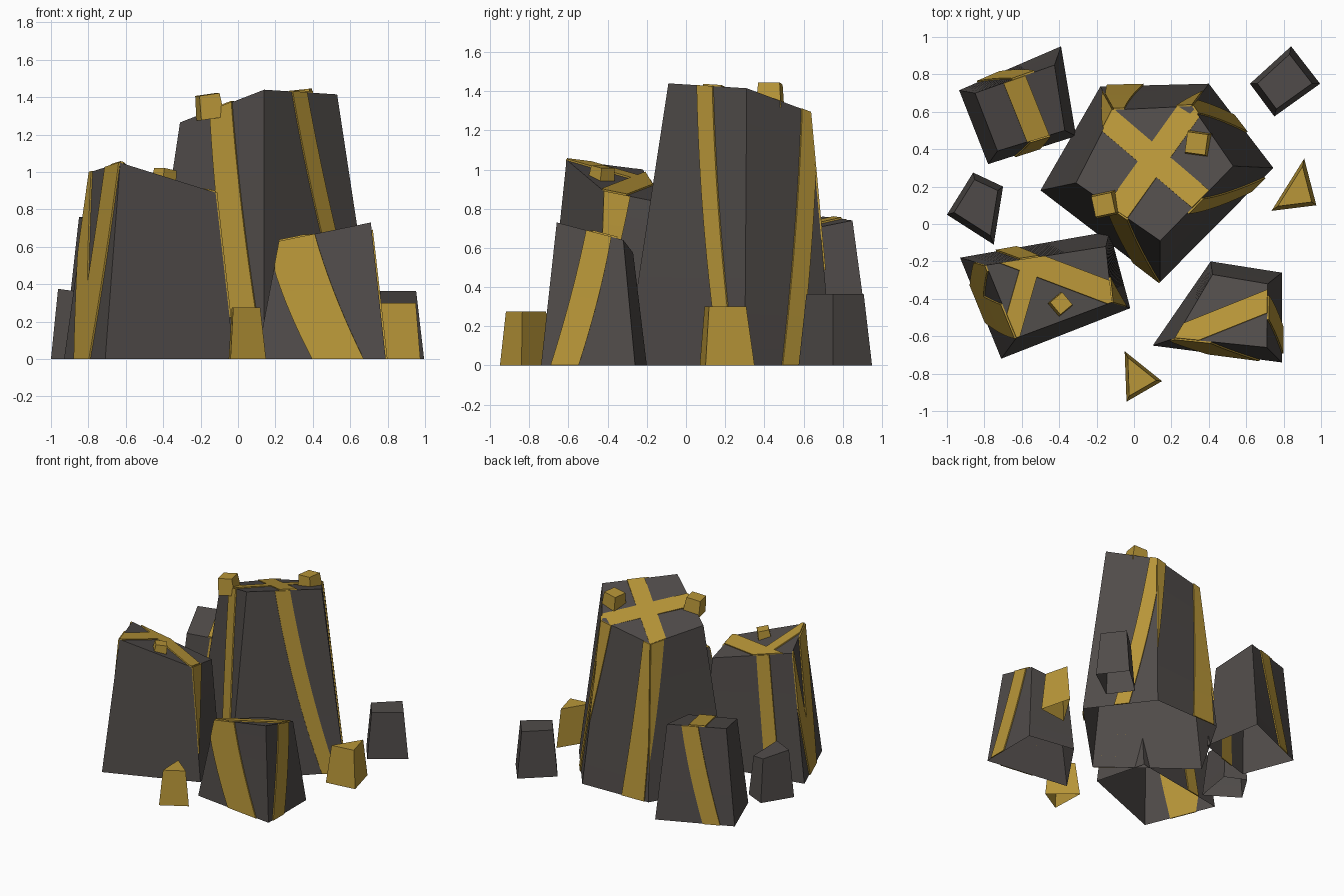
import bpy
import bmesh
from math import radians
from mathutils import Vector, Matrix

cube = bpy.data.objects.get("Cube")
if cube:
    bpy.data.objects.remove(cube, do_unlink=True)

ROWS = 16
PLATE = 0.009


def material(name, color):
    mat = bpy.data.materials.new(name)
    mat.use_nodes = True
    mat.diffuse_color = color
    bsdf = mat.node_tree.nodes["Principled BSDF"]
    bsdf.inputs["Base Color"].default_value = color
    bsdf.inputs["Roughness"].default_value = 0.9
    return mat


STONE = material("dark stone", (0.08, 0.071, 0.067, 1))
GOLD = material("gold ore", (0.48, 0.305, 0.04, 1))


def finish(name, bm, mat):
    mesh = bpy.data.meshes.new(name)
    bm.to_mesh(mesh)
    bm.free()
    mesh.materials.append(mat)
    obj = bpy.data.objects.new(name, mesh)
    bpy.context.collection.objects.link(obj)
    return obj


def plate(name, bm):
    """Turn a surface patch into a thin raised gold plate."""
    obj = finish(name, bm, GOLD)
    solid = obj.modifiers.new("thickness", "SOLIDIFY")
    solid.thickness = PLATE
    solid.offset = 1


class Rock:
    """Tapered block with an open underside and a sloping top."""

    def __init__(self, name, base, top, mat=STONE):
        self.name = name
        self.base = [Vector((x, y, 0)) for x, y in base]
        self.top = [Vector(p) for p in top]
        self.n = len(base)
        bm = bmesh.new()
        rings = [[bm.verts.new(b.lerp(t, r / ROWS)) for b, t in zip(self.base, self.top)]
                 for r in range(ROWS + 1)]
        for low, high in zip(rings, rings[1:]):
            for i in range(self.n):
                j = (i + 1) % self.n
                bm.faces.new((low[i], low[j], high[j], high[i]))
        bm.faces.new(rings[-1])
        finish(name, bm, mat)

    def point(self, side, u, t):
        j = (side + 1) % self.n
        low = self.base[side].lerp(self.base[j], u)
        return low.lerp(self.top[side].lerp(self.top[j], u), t)

    def side_vein(self, side, bottom, top):
        """Slanted band on one side, trimmed at the corner edges."""
        bm = bmesh.new()
        rows = []
        for r in range(ROWS + 1):
            t = r / ROWS
            us = [min(1, max(0, b + (e - b) * t)) for b, e in zip(bottom, top)]
            rows.append([bm.verts.new(self.point(side, u, t)) for u in us] + [us[1] - us[0]])
        for low, high in zip(rows, rows[1:]):
            if low[2] + high[2] > 0.001:
                bm.faces.new((low[0], low[1], high[1], high[0]))
        bmesh.ops.remove_doubles(bm, verts=bm.verts, dist=0.0001)
        loose = [v for v in bm.verts if not v.link_faces]
        bmesh.ops.delete(bm, geom=loose, context="VERTS")
        plate(self.name + "_side_vein", bm)

    def top_vein(self, start, end, width):
        """Straight band across the top, trimmed to its outline."""
        a, b, c = self.top[:3]
        normal = (b - a).cross(c - a).normalized()
        start, end = Vector(start).to_3d(), Vector(end).to_3d()
        side = (end - start).normalized().cross(Vector((0, 0, 1))) * width / 2
        bm = bmesh.new()
        verts = []
        for p in (start + side, end + side, end - side, start - side):
            p.z = a.z - ((p.x - a.x) * normal.x + (p.y - a.y) * normal.y) / normal.z
            verts.append(bm.verts.new(p))
        bm.faces.new(verts)
        for i in range(self.n):
            p, q = self.top[i], self.top[(i + 1) % self.n]
            bmesh.ops.bisect_plane(bm, geom=bm.verts[:] + bm.edges[:] + bm.faces[:],
                                   plane_co=p, plane_no=(q - p).cross(Vector((0, 0, 1))),
                                   clear_outer=True)
        bmesh.ops.recalc_face_normals(bm, faces=bm.faces)
        for f in bm.faces:
            if f.normal.z < 0:
                f.normal_flip()
        plate(self.name + "_top_vein", bm)


def prism(name, base, heights, mat, taper):
    """Small standing shard."""
    cx = sum(p[0] for p in base) / len(base)
    cy = sum(p[1] for p in base) / len(base)
    top = [(cx + (x - cx) * taper, cy + (y - cy) * taper, h) for (x, y), h in zip(base, heights)]
    Rock(name, base, top, mat)


def nugget(name, location, size, turn, tilt):
    """Small tapered ore lump resting on a rock top."""
    bm = bmesh.new()
    bmesh.ops.create_cube(bm, size=size)
    for v in bm.verts:
        if v.co.z > 0:
            v.co.x *= 0.85
            v.co.y *= 0.85
    spin = Matrix.Rotation(radians(turn), 4, "Z") @ Matrix.Rotation(radians(tilt), 4, "Y")
    bm.transform(Matrix.Translation(location) @ spin)
    finish(name, bm, GOLD)


# Tall central rock
tall = Rock("tall_rock",
            [(-.5, .18), (.14, -.31), (.745, .3), (.4, .75), (-.18, .735)],
            [(-.31, .22, 1.265), (.14, -.09, 1.44), (.53, .31, 1.415), (.31, .63, 1.295), (-.11, .61, 1.21)])
for side, bottom, top in [(0, (.78, 1), (.36, .62)), (1, (.8, .92), (.375, .575)),
                          (2, (.42, .62), (.87, 1.12)), (3, (.6, .94), (.86, 1.1)),
                          (3, (-.3, -.12), (-.1, .2)), (4, (-.3, -.08), (-.1, .25))]:
    tall.side_vein(side, bottom, top)
tall.top_vein((-.15, -.02), (.4, .75), .13)
tall.top_vein((-.25, .65), (.5, .01), .13)

# Broad rock at the front right
broad = Rock("broad_rock",
             [(-.93, -.18), (-.71, -.72), (-.02, -.45), (-.13, -.04)],
             [(-.79, -.22, 1), (-.63, -.61, 1.05), (-.12, -.42, .89), (-.15, -.12, .83)])
for side, bottom, top in [(0, (.3, .64), (.53, 1)), (0, (.27, .6), (-.2, .08)),
                          (2, (-.3, -.15), (-.1, .45)), (3, (.62, .76), (.56, .72))]:
    broad.side_vein(side, bottom, top)
broad.top_vein((-.76, -.13), (-.02, -.41), .12)
broad.top_vein((-.52, -.1), (-.68, -.66), .1)

# Low rock at the front left
low = Rock("low_rock",
           [(.1, -.65), (.79, -.74), (.79, -.26), (.41, -.2)],
           [(.22, -.61, .63), (.71, -.66, .73), (.715, -.32, .64), (.42, -.27, .575)])
low.side_vein(0, (.43, .83), (-.13, .39))
low.side_vein(1, (.1, .4), (.44, .82))
low.top_vein((.15, -.64), (.8, -.38), .115)

# Low rock at the back right
back = Rock("back_rock",
            [(-.935, .715), (-.78, .32), (-.31, .47), (-.39, .95)],
            [(-.85, .7, .76), (-.73, .39, .69), (-.37, .5, .67), (-.425, .85, .74)])
back.side_vein(3, (.6, .82), (.25, .53))
back.side_vein(1, (.3, .58), (.48, .78))
back.top_vein((-.67, .85), (-.47, .35), .125)

# Loose shards on the ground
prism("stone_shard_left", [(.62, .75), (.75, .575), (.995, .75), (.84, .95)],
      (.365, .365, .365, .365), STONE, .78)
prism("stone_shard_right", [(-1, .05), (-.75, -.11), (-.7, .2), (-.86, .275)],
      (.375, .35, .31, .34), STONE, .78)
prism("ore_shard_left", [(.735, .07), (.975, .1), (.91, .35)], (.3, .3, .3), GOLD, .76)
prism("ore_shard_front", [(-.05, -.68), (-.04, -.95), (.15, -.84)], (.275, .275, .275), GOLD, .76)

# Ore lumps on the rock tops
nugget("ore_lump_front", (-.155, .105, 1.35), .13, 12, -8)
nugget("ore_lump_back", (.34, .43, 1.375), .13, -8, -6)
nugget("ore_lump_broad", (-.395, -.43, .965), .1, 40, 10)
